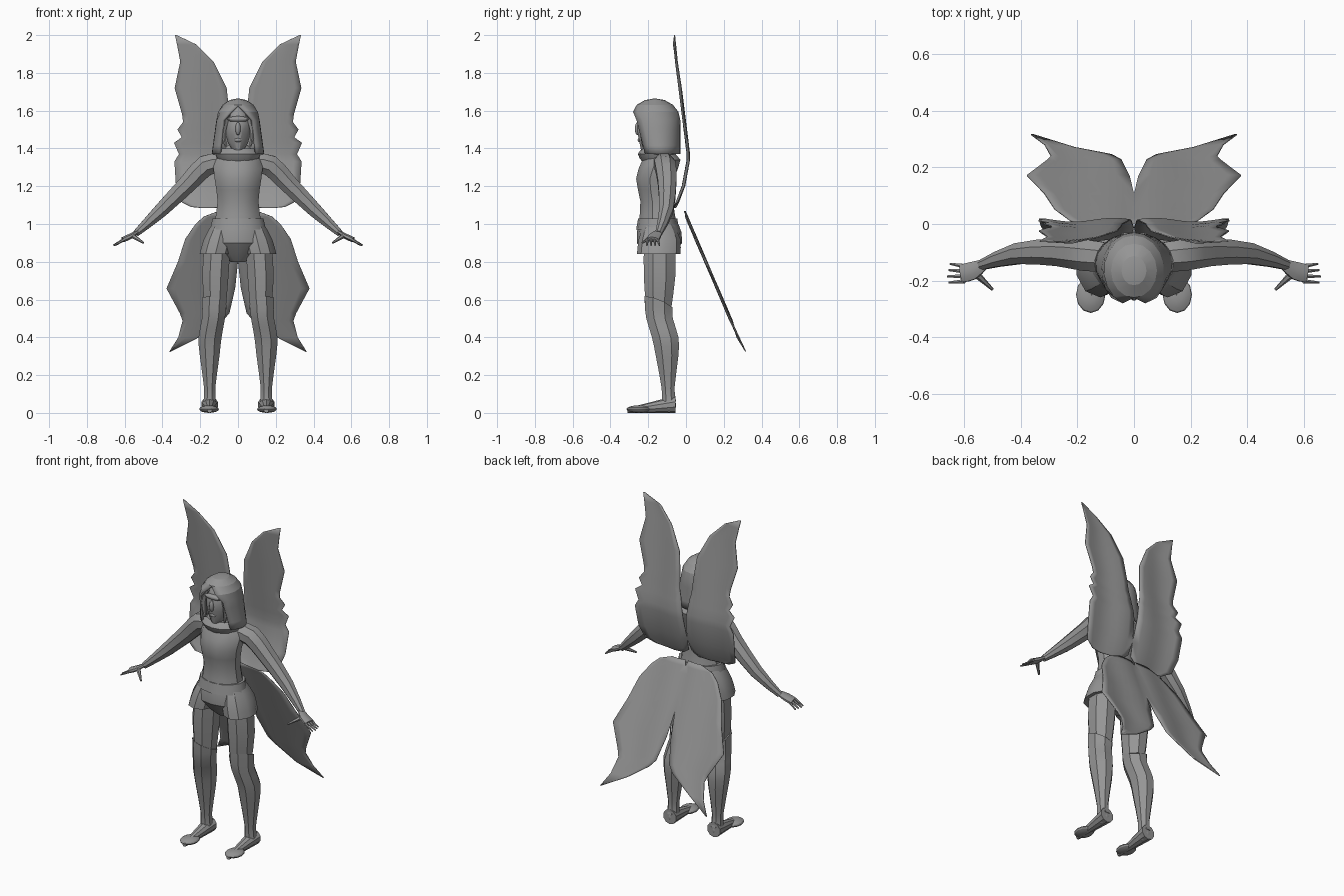
import bpy
import bmesh
import math
from mathutils import Vector

default = bpy.data.objects.get("Cube")
if default:
    bpy.data.objects.remove(default, do_unlink=True)

grey = (0.3, 0.3, 0.3, 1)
material = bpy.data.materials.new("plain grey")
material.use_nodes = True
material.diffuse_color = grey
material.node_tree.nodes["Principled BSDF"].inputs["Base Color"].default_value = grey

ACROSS, FORWARD, UP = Vector((1, 0, 0)), Vector((0, -1, 0)), Vector((0, 0, 1))


def finish(name, bm, mirror=False, thickness=0, crease=32):
    """Turn a bmesh into a shaded object, optionally thickened and mirrored."""
    bmesh.ops.remove_doubles(bm, verts=bm.verts, dist=.001)
    bmesh.ops.recalc_face_normals(bm, faces=bm.faces)
    mesh = bpy.data.meshes.new(name)
    bm.to_mesh(mesh)
    bm.free()
    mesh.materials.append(material)
    part = bpy.data.objects.new(name, mesh)
    bpy.context.collection.objects.link(part)
    bpy.ops.object.select_all(action="DESELECT")
    part.select_set(True)
    bpy.context.view_layer.objects.active = part
    bpy.ops.object.shade_smooth_by_angle(angle=math.radians(crease))
    if thickness:
        solid = part.modifiers.new("thickness", "SOLIDIFY")
        solid.thickness = thickness
        solid.offset = -1
    if mirror:
        part.modifiers.new("mirror", "MIRROR")


def smooth_path(rings):
    """Add one curved in-between ring to every span of a list of rings."""
    rings = [Vector(ring) for ring in rings]
    result = [rings[0]]
    for i in range(len(rings) - 1):
        start, end = rings[i], rings[i + 1]
        before = rings[max(i - 1, 0)]
        after = rings[min(i + 2, len(rings) - 1)]
        middle = (start + end) / 2
        result += [middle + (middle - (before + after) / 2) / 8, end]
    return result


def add_loft(bm, rings, sides, depth, axis=None, across=ACROSS):
    """Skin rings of (x, y, z, radius); depth scales the second radius."""
    rings = smooth_path(rings)
    centres = [Vector(ring[:3]) for ring in rings]
    last = len(rings) - 1
    loops = []
    for i, centre in enumerate(centres):
        along = axis or (centres[min(i + 1, last)] - centres[max(i - 1, 0)]).normalized()
        wide = (across - along * across.dot(along)).normalized()
        deep = along.cross(wide) * depth
        loop = []
        for k in range(sides):
            turn = math.tau * (k + .5) / sides
            offset = wide * math.cos(turn) + deep * math.sin(turn)
            loop.append(bm.verts.new(centre + offset * rings[i][3]))
        loops.append(loop)
    for low, high in zip(loops, loops[1:]):
        for k in range(sides):
            j = (k + 1) % sides
            bm.faces.new((low[k], low[j], high[j], high[k]))
    bm.faces.new(loops[0])
    bm.faces.new(loops[-1])
    return loops


def loft(name, rings, sides, depth, axis=UP, across=ACROSS, mirror=False):
    bm = bmesh.new()
    add_loft(bm, rings, sides, depth, axis, across)
    finish(name, bm, mirror)


def ball(name, centre, size, mirror=False):
    bm = bmesh.new()
    bmesh.ops.create_uvsphere(bm, u_segments=12, v_segments=8, radius=1)
    bmesh.ops.scale(bm, verts=bm.verts, vec=size)
    bmesh.ops.translate(bm, verts=bm.verts, vec=centre)
    finish(name, bm, mirror)


def sheet(name, rows, mirror, thickness, crease):
    """Join rows of points into a thin surface."""
    bm = bmesh.new()
    rows = [[bm.verts.new(point) for point in row] for row in rows]
    for low, high in zip(rows, rows[1:]):
        for k in range(len(low) - 1):
            bm.faces.new((low[k], low[k + 1], high[k + 1], high[k]))
    finish(name, bm, mirror, thickness, crease)


# Torso and neck
loft("torso", [(0, -.15, 1, .13), (0, -.155, 1.12, .112), (0, -.165, 1.24, .128),
               (0, -.13, 1.34, .13), (0, -.15, 1.42, .05)], 12, .8)

# Shorts: waistband, seat and two flared legs
loft("waistband", [(0, -.15, .97, .152), (0, -.15, 1.03, .138)], 14, .75)
loft("shorts_seat", [(0, -.145, .8, .04), (0, -.14, .9, .16), (0, -.145, 1, .14)], 14, .75)
loft("shorts_legs", [(.12, -.145, .84, .088), (.1, -.14, .92, .085), (.08, -.145, 1, .06)],
     10, 1.3, mirror=True)

# Thighs
loft("thighs", [(.12, -.145, .55, .06), (.12, -.14, .72, .075), (.11, -.14, .88, .075)],
     8, 1.2, mirror=True)

# Long boots with a slanted cuff
bm = bmesh.new()
boot = add_loft(bm, [(.15, -.09, .06, .036), (.15, -.095, .13, .032), (.15, -.1, .3, .056),
                     (.148, -.11, .4, .066), (.13, -.14, .5, .066), (.125, -.145, .58, .07)],
                8, 1.15, UP)
for vert in boot[-1]:
    vert.co.z += (vert.co.x - .125) * .3 - (vert.co.y + .145) * .4
finish("boots", bm, True)

# Feet: a tapering arch that rests on the ground
feet = []
for step in range(6):
    reach = step / 5
    height = .045 - .032 * reach
    feet.append((.15, -.055 - .255 * reach, height, height))
loft("feet", feet, 10, 1, FORWARD, mirror=True)
ball("toes", (.153, -.25, .02), (.052, .065, .02), True)
ball("heels", (.15, -.09, .04), (.04, .038, .04), True)

# Arms
loft("arms", [(.09, -.12, 1.32, .055), (.17, -.11, 1.31, .06), (.26, -.1, 1.22, .053),
              (.41, -.105, 1.07, .04), (.54, -.145, .95, .019)],
     8, 1, None, FORWARD, True)

# Hands with four fingers and a thumb
bm = bmesh.new()
add_loft(bm, [(.53, -.142, .96, .02), (.57, -.165, .935, .034), (.61, -.175, .917, .034)],
         8, .45, None, FORWARD)
for finger in range(4):
    y = -.203 + .018 * finger
    tip = .66 - .005 * abs(finger - 1)
    add_loft(bm, [(.6, y, .92, .009), (tip, y + .004 * (finger - 1), .887, .004)],
             6, 1, None, FORWARD)
add_loft(bm, [(.56, -.175, .938, .014), (.5, -.232, .9, .005)], 6, 1, None)
finish("hands", bm, True)

# Head, with brow, nose, lips and hair framing the face
loft("head", [(0, -.21, 1.39, .025), (0, -.185, 1.43, .055), (0, -.175, 1.53, .074),
              (0, -.165, 1.63, .04)], 12, 1.15)
ball("brow", (0, -.24, 1.555), (.058, .02, .016))
ball("nose", (0, -.256, 1.505), (.014, .015, .035))
ball("lips", (0, -.24, 1.445), (.024, .016, .013))
loft("hair_locks", [(.055, -.225, 1.58, .018), (.077, -.225, 1.5, .017),
                    (.066, -.225, 1.41, .006)], 6, 1.2, mirror=True)

# Hood: straight sides with an arched opening, closed by a dome
hood = []
for level in range(9):
    rise = min(level / 4, 1)
    dome = max(level / 4 - 1, 0) * math.pi / 2
    width = (.14 - .025 * rise) * math.cos(dome)
    length = (.11 + .025 * rise) * math.cos(dome)
    z = 1.37 + .18 * rise + .115 * math.sin(dome)
    gap = .1 - .02 * rise
    if dome:
        gap = .04 if level == 5 else 0
    start = math.asin(gap / width) if gap else 0
    row = []
    for k in range(17):
        turn = start + (math.tau - 2 * start) * k / 16
        row.append((width * math.sin(turn), -.14 - .025 * rise - length * math.cos(turn), z))
    hood.append(row)
sheet("hood", hood, False, .014, 20)

# Collar wrapped round the neck under the hood
loft("collar", [(0, -.15, 1.33, .1), (0, -.155, 1.37, .122), (0, -.155, 1.4, .09)], 14, .82)


def wings(name, outline, lean):
    """Rippled sheet through rows of (z, inner x, outer x); lean gives y from z."""
    columns = 8
    rows = []
    for z, inner, outer in outline:
        row = []
        for k in range(columns + 1):
            x = inner + (outer - inner) * k / columns
            row.append((x, lean(z) + .007 * math.sin(x * 22), z))
        rows.append(row)
    sheet(name, rows, True, .005, 60)


def upper_lean(z):
    rise = z - 1.37
    return .015 - (.125 * rise if rise > 0 else .9 * rise * rise)


def lower_lean(z):
    return .43 * (1.05 - z)


# Upper wings with scalloped outer edges
wings("upper_wings", [
    (2, .325, .333), (1.95, .22, .322), (1.86, .13, .305), (1.72, .06, .335),
    (1.58, .045, .295), (1.54, .043, .29), (1.5, .04, .32), (1.46, .03, .297),
    (1.43, .025, .338), (1.37, .015, .312), (1.33, .01, .336), (1.2, 0, .328),
    (1.12, .01, .307), (1.09, .05, .25), (1.084, .12, .19),
], upper_lean)

# Lower wings trailing behind the legs
wings("lower_wings", [
    (1.07, .01, .1), (1.04, 0, .18), (1, 0, .225), (.92, 0, .28), (.8, 0, .318),
    (.66, .015, .378), (.53, .045, .308), (.49, .08, .293), (.4, .21, .316),
    (.325, .358, .364),
], lower_lean)
